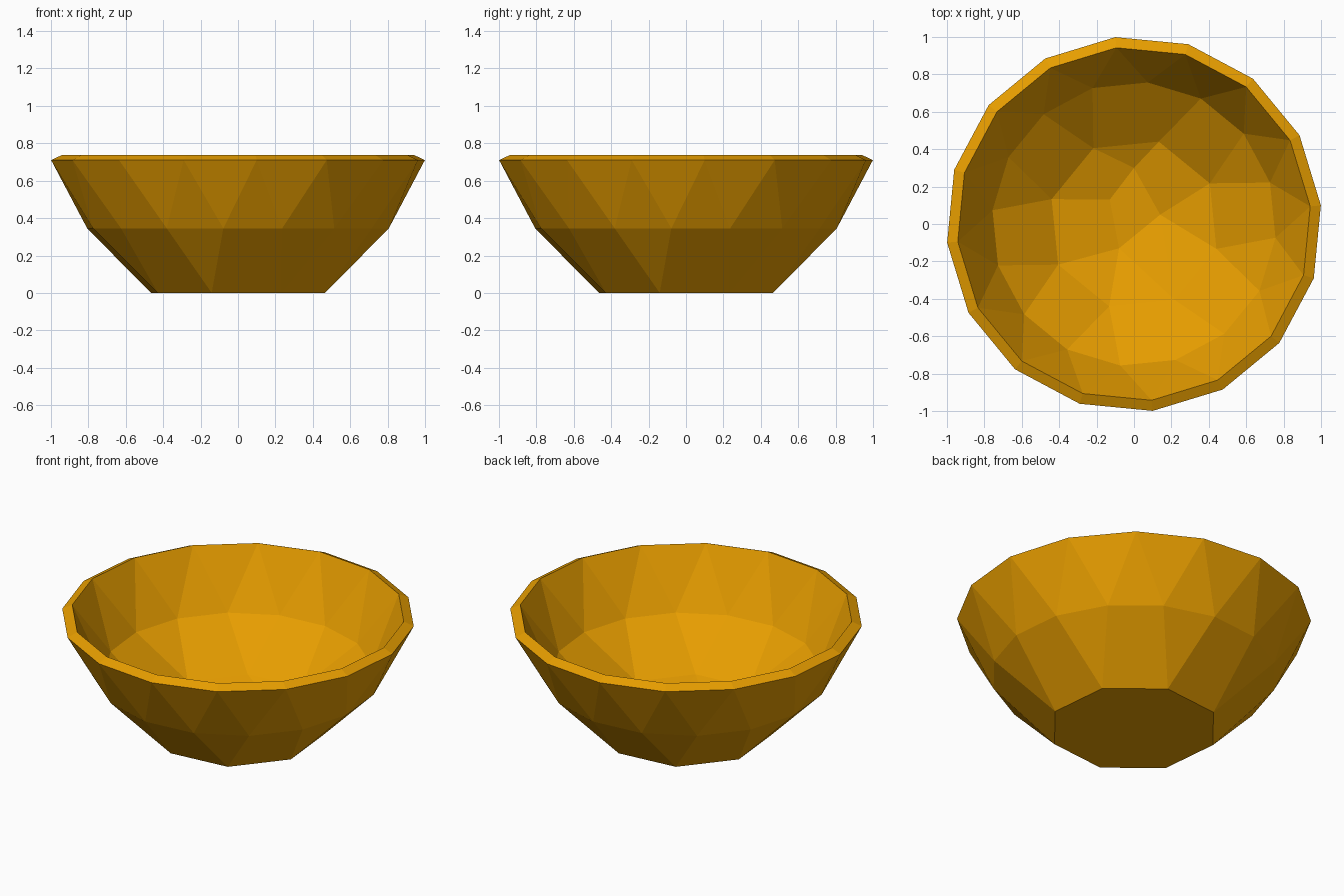
import bpy, bmesh, math

if "Cube" in bpy.data.objects:
    bpy.data.objects.remove(bpy.data.objects["Cube"])

bm = bmesh.new()
START = 5.7  # rotation of the rim corners, degrees


def ring(count, radius, z, offset):
    pts = []
    for k in range(count):
        a = math.radians(START + offset + 360 * k / count)
        pts.append(bm.verts.new((radius * math.cos(a), radius * math.sin(a), z)))
    return pts


def inner_z(r):
    # height of the spherical inside at radius r
    return 1.011 - math.sqrt(0.968 - r * r)


def shell(rim, mid, base):
    # upper band: alternating triangles between two staggered 16-sided rings
    for k in range(16):
        n = (k + 1) % 16
        bm.faces.new((rim[k], rim[n], mid[k]))
        bm.faces.new((mid[k], rim[n], mid[n]))
    # lower band: 16 sides reduced to 8
    for j in range(8):
        a, b, c = mid[2 * j], mid[2 * j + 1], mid[(2 * j + 2) % 16]
        bm.faces.new((a, b, base[j]))
        bm.faces.new((b, c, base[(j + 1) % 8], base[j]))


# outer and inner walls
outer = [ring(16, 1.004, 0.71, 0), ring(16, 0.81, 0.345, 11.25), ring(8, 0.486, 0, 22.5)]
inner = [ring(16, 0.947, 0.737, 0), ring(16, 0.76, 0.387, 11.25),
         ring(8, 0.46, inner_z(0.46), 22.5)]
shell(*outer)
shell(*inner)

# sloping lip and flat foot
for k in range(16):
    n = (k + 1) % 16
    bm.faces.new((outer[0][k], outer[0][n], inner[0][n], inner[0][k]))
bm.faces.new(outer[2])

# rounded, faceted inner floor
f = inner[2]
p, q, r, s = [bm.verts.new((x, y, inner_z(math.hypot(x, y)))) for x, y in
              ((0, 0.3), (-0.13, 0.13), (-0.08, -0.13), (0.14, 0.05))]
for face in ((f[1], f[2], p), (f[2], f[3], q, p), (f[3], f[4], r, q), (f[0], f[1], p, s),
             (f[7], f[0], s), (p, q, r, s), (f[4], f[5], r), (f[5], f[6], r),
             (f[6], s, r), (f[6], f[7], s)):
    bm.faces.new(face)

bmesh.ops.recalc_face_normals(bm, faces=bm.faces)
mesh = bpy.data.meshes.new("bowl")
bm.to_mesh(mesh)
bm.free()

mat = bpy.data.materials.new("amber")
mat.diffuse_color = (0.8, 0.34, 0.0, 1)
mat.use_nodes = True
mat.node_tree.nodes["Principled BSDF"].inputs["Base Color"].default_value = mat.diffuse_color
mesh.materials.append(mat)
bowl = bpy.data.objects.new("bowl", mesh)
bpy.context.collection.objects.link(bowl)
